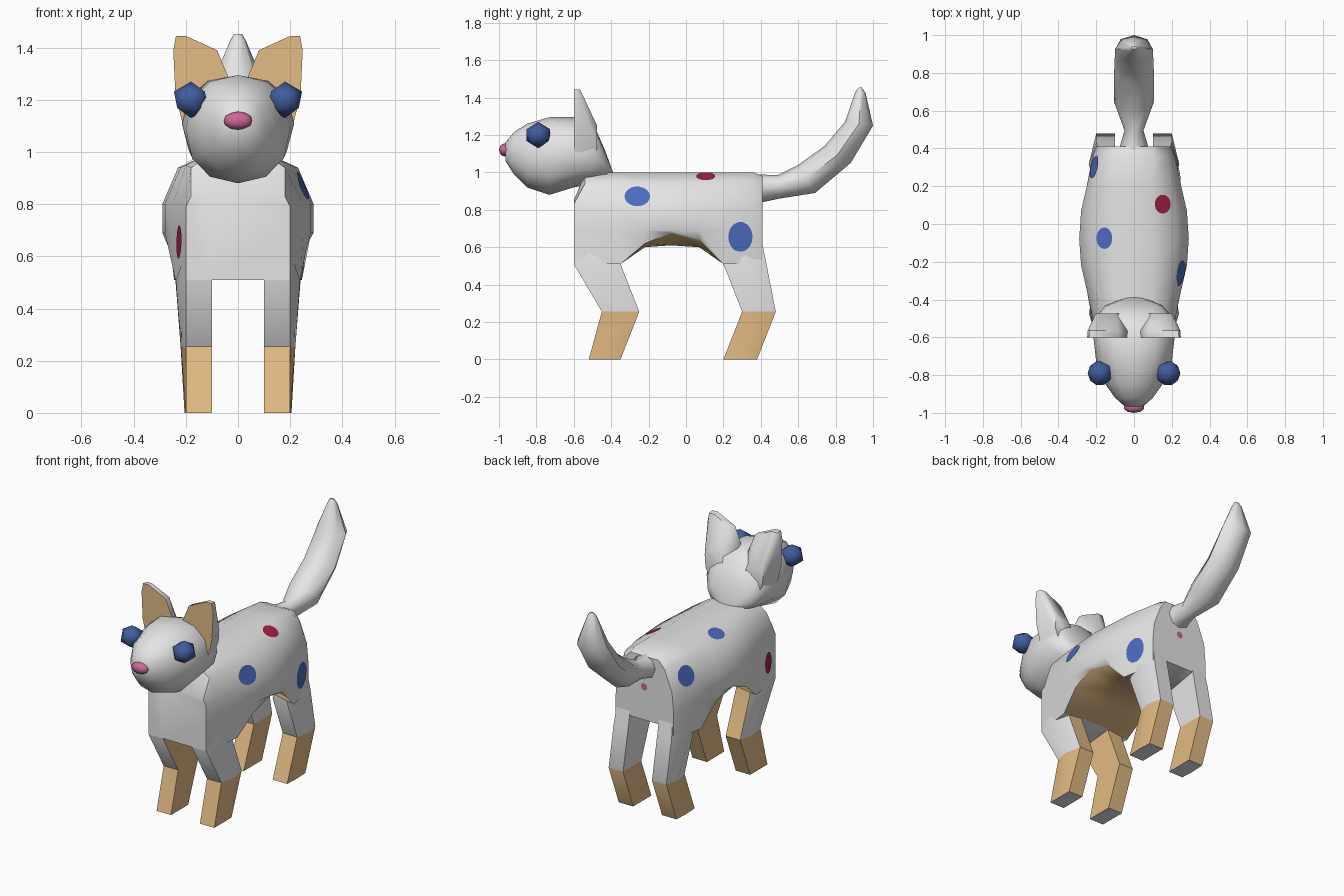
import bpy, bmesh, math
from mathutils import Vector
from mathutils.bvhtree import BVHTree

if "Cube" in bpy.data.objects:
    bpy.data.objects.remove(bpy.data.objects["Cube"])


def material(name, rgb):
    m = bpy.data.materials.new(name)
    m.diffuse_color = (*rgb, 1)
    m.use_nodes = True
    m.node_tree.nodes["Principled BSDF"].inputs["Base Color"].default_value = m.diffuse_color
    return m


WHITE = material("white fur", (0.78, 0.78, 0.78))
TAN = material("tan fur", (0.77, 0.50, 0.23))
EYE = material("eye blue", (0.05, 0.11, 0.34))
BLUE = material("spot blue", (0.07, 0.15, 0.53))
RED = material("spot red", (0.36, 0.015, 0.055))
PINK = material("pink", (0.62, 0.14, 0.32))


def finish(name, bm, mats, rule=None, mirror=False, angle=50):
    bmesh.ops.recalc_face_normals(bm, faces=bm.faces)
    if rule:
        for f in bm.faces:
            f.material_index = int(rule(f.calc_center_median(), f.normal))
    me = bpy.data.meshes.new(name)
    bm.to_mesh(me)
    bm.free()
    ob = bpy.data.objects.new(name, me)
    bpy.context.collection.objects.link(ob)
    for m in mats:
        me.materials.append(m)
    if mirror:
        ob.modifiers.new("mirror", 'MIRROR').use_mirror_merge = False
    bpy.ops.object.select_all(action='DESELECT')
    ob.select_set(True)
    bpy.context.view_layer.objects.active = ob
    bpy.ops.object.shade_smooth_by_angle(angle=math.radians(angle))
    return ob


def loft(rings):
    bm = bmesh.new()
    vs = [[bm.verts.new(p) for p in r] for r in rings]
    n = len(rings[0])
    for a, b in zip(vs, vs[1:]):
        for i in range(n):
            j = (i + 1) % n
            bm.faces.new((a[i], a[j], b[j], b[i]))
    bm.faces.new(vs[0])
    bm.faces.new(vs[-1])
    bmesh.ops.recalc_face_normals(bm, faces=bm.faces)
    return bm


# body: y, top z, shoulder (x, z), upper and lower flank x, belly edge (x, z), belly z
BODY = [
    (-0.60, 0.85, 0.18, 0.83, 0.20, 0.20, 0.20, 0.51, 0.51),
    (-0.54, 0.995, 0.18, 0.94, 0.21, 0.21, 0.215, 0.51, 0.51),
    (-0.35, 1.0, 0.20, 0.95, 0.25, 0.25, 0.24, 0.51, 0.53),
    (-0.22, 1.0, 0.22, 0.94, 0.28, 0.28, 0.26, 0.62, 0.60),
    (-0.08, 1.0, 0.23, 0.94, 0.29, 0.29, 0.27, 0.675, 0.61),
    (0.07, 1.0, 0.22, 0.94, 0.28, 0.28, 0.26, 0.64, 0.60),
    (0.20, 1.0, 0.20, 0.95, 0.25, 0.25, 0.245, 0.51, 0.54),
    (0.36, 1.0, 0.17, 0.95, 0.215, 0.22, 0.215, 0.51, 0.57),
    (0.41, 0.98, 0.14, 0.93, 0.19, 0.20, 0.20, 0.52, 0.58),
]
rings = []
for y, zt, sx, sz, u, l, bx, bz, bi in BODY:
    half = [(0.10, zt), (sx, sz), (u, min(0.8, sz - 0.04)), (l, 0.69), (bx, bz), (0.10, bi)]
    loop = half + [(-x, z) for x, z in reversed(half)]
    rings.append([Vector((x, y, z)) for x, z in loop])
bm = loft(rings)
body_tree = BVHTree.FromBMesh(bm)
finish("body", bm, [WHITE, TAN],
       lambda c, n: n.z < -0.3 and -0.36 < c.y < 0.2 and c.z < 0.655)

# legs: z, front y, back y, outer x
LEGS = {
    "front_legs": [(0.64, -0.58, -0.37, 0.19), (0.51, -0.60, -0.35, 0.238),
                   (0.255, -0.45, -0.25, 0.22), (0, -0.52, -0.35, 0.20)],
    "rear_legs": [(0.66, 0.24, 0.40, 0.19), (0.51, 0.20, 0.43, 0.24),
                  (0.255, 0.30, 0.48, 0.22), (0, 0.20, 0.38, 0.205)],
}
for name, rows in LEGS.items():
    rings = [[Vector(p) for p in ((0.10, a, z), (min(o, 0.20), a, z), (o, (a + b) / 2, z),
                                  (min(o, 0.20), b, z), (0.10, b, z))] for z, a, b, o in rows]

    def leg_rule(c, n, front=name == "front_legs"):
        inner = front and (n.x < -0.7 or n.y > 0.7)
        return n.z > -0.9 and (c.z < 0.25 or inner)
    finish(name, loft(rings), [WHITE, TAN], leg_rule, mirror=True, angle=40)

# head: y, half width, bottom z, top z
HEAD = [(-0.965, 0.05, 1.06, 1.16), (-0.92, 0.10, 0.99, 1.215), (-0.85, 0.15, 0.92, 1.26),
        (-0.73, 0.20, 0.88, 1.295), (-0.60, 0.215, 0.92, 1.295), (-0.49, 0.20, 0.94, 1.25),
        (-0.43, 0.15, 0.96, 1.11), (-0.39, 0.04, 0.97, 1.0)]
rings = []
for y, w, zb, zt in HEAD:
    ring = []
    for i in range(12):
        s, c = math.sin(i * math.pi / 6), math.cos(i * math.pi / 6)
        ring.append(Vector((w * math.copysign(abs(s) ** 0.9, s), y,
                            (zt + zb) / 2 + (zt - zb) / 2 * math.copysign(abs(c) ** 0.9, c))))
    rings.append(ring)
finish("head", loft(rings), [WHITE])

# ears: tan front outline, shrinking towards the back of the head
EAR = [(0.03, 1.27), (0.08, 1.39), (0.20, 1.445), (0.238, 1.445),
       (0.248, 1.39), (0.24, 1.22), (0.205, 1.08), (0.08, 1.12)]
rings = [[Vector((0.12 + (x - 0.12) * sx, y, 1.1 + (z - 1.1) * sz)) for x, z in EAR]
         for y, sx, sz in ((-0.60, 1, 1), (-0.565, 0.98, 0.99), (-0.475, 0.65, 0.43))]
finish("ears", loft(rings), [WHITE, TAN], lambda c, n: n.y < -0.9, mirror=True)

# tail: upper edge (y, z), lower edge (y, z), half width
TAIL = [(0.36, 0.99, 0.36, 0.83, 0.09), (0.49, 0.985, 0.50, 0.86, 0.05),
        (0.60, 1.04, 0.69, 0.89, 0.105), (0.74, 1.14, 0.88, 1.05, 0.105),
        (0.85, 1.27, 1.0, 1.25, 0.10), (0.905, 1.43, 0.96, 1.425, 0.03),
        (0.925, 1.453, 0.94, 1.453, 0.015)]
rings = []
for ty, tz, by, bz, w in TAIL:
    top, bot = Vector((0, ty, tz)), Vector((0, by, bz))
    rings.append([(top + bot) / 2 + (top - bot) / 2 * math.cos(a) + Vector((w * math.sin(a), 0, 0))
                  for a in (i * math.pi / 4 for i in range(8))])
finish("tail", loft(rings), [WHITE])


# eyes and nose
def ball(name, centre, size, mat, subdiv, mirror=False):
    bm = bmesh.new()
    bmesh.ops.create_icosphere(bm, subdivisions=subdiv, radius=1)
    for v in bm.verts:
        v.co = Vector(a * b + c for a, b, c in zip(v.co, size, centre))
    finish(name, bm, [mat], mirror=mirror, angle=80)


ball("eyes", (0.18, -0.79, 1.20), (0.073, 0.073, 0.07), EYE, 1, True)
ball("nose", (0, -0.97, 1.12), (0.056, 0.03, 0.035), PINK, 2)


# spots: thin discs laid onto the body surface along an axis
def spot(name, mat, axis, centre, radii):
    d = Vector(axis)
    u = Vector((0, 1, 0)) if not d.y else Vector((1, 0, 0))
    v = d.cross(u)
    bm = bmesh.new()
    n, loops = 18, []

    def place(r, a):
        p = Vector(centre) + u * radii[0] * r * math.cos(a) + v * radii[1] * r * math.sin(a)
        hit, normal, _, _ = body_tree.ray_cast(p + d * 2, -d)
        return bm.verts.new(hit + normal * 0.005 if hit else p)
    mid = place(0, 0)
    for r in (0.35, 0.7, 1):
        loops.append([place(r, 2 * math.pi * i / n) for i in range(n)])
    for i in range(n):
        j = (i + 1) % n
        bm.faces.new((mid, loops[0][i], loops[0][j]))
        for a, b in zip(loops, loops[1:]):
            bm.faces.new((a[i], b[i], b[j], a[j]))
    bm.normal_update()
    if sum((f.normal.dot(d) for f in bm.faces)) < 0:
        bmesh.ops.reverse_faces(bm, faces=bm.faces)
    me = bpy.data.meshes.new(name)
    bm.to_mesh(me)
    bm.free()
    me.materials.append(mat)
    bpy.context.collection.objects.link(bpy.data.objects.new(name, me))


spot("right_shoulder_spot", BLUE, (1, 0, 0), (0, -0.26, 0.87), (0.068, 0.053))
spot("right_thigh_spot", BLUE, (1, 0, 0), (0, 0.29, 0.655), (0.065, 0.08))
spot("right_back_spot", RED, (0, 0, 1), (0.15, 0.105, 0), (0.05, 0.042))
spot("left_back_spot", BLUE, (0, 0, 1), (-0.155, -0.075, 0), (0.057, 0.042))
spot("left_thigh_spot", BLUE, (-1, 0, 0), (0, 0.30, 0.87), (0.06, 0.06))
spot("left_chest_spot", RED, (-1, 0, 0), (0, -0.49, 0.655), (0.045, 0.065))
spot("rear_spot", PINK, (0, 1, 0), (0, 0, 0.79), (0.022, 0.022))
